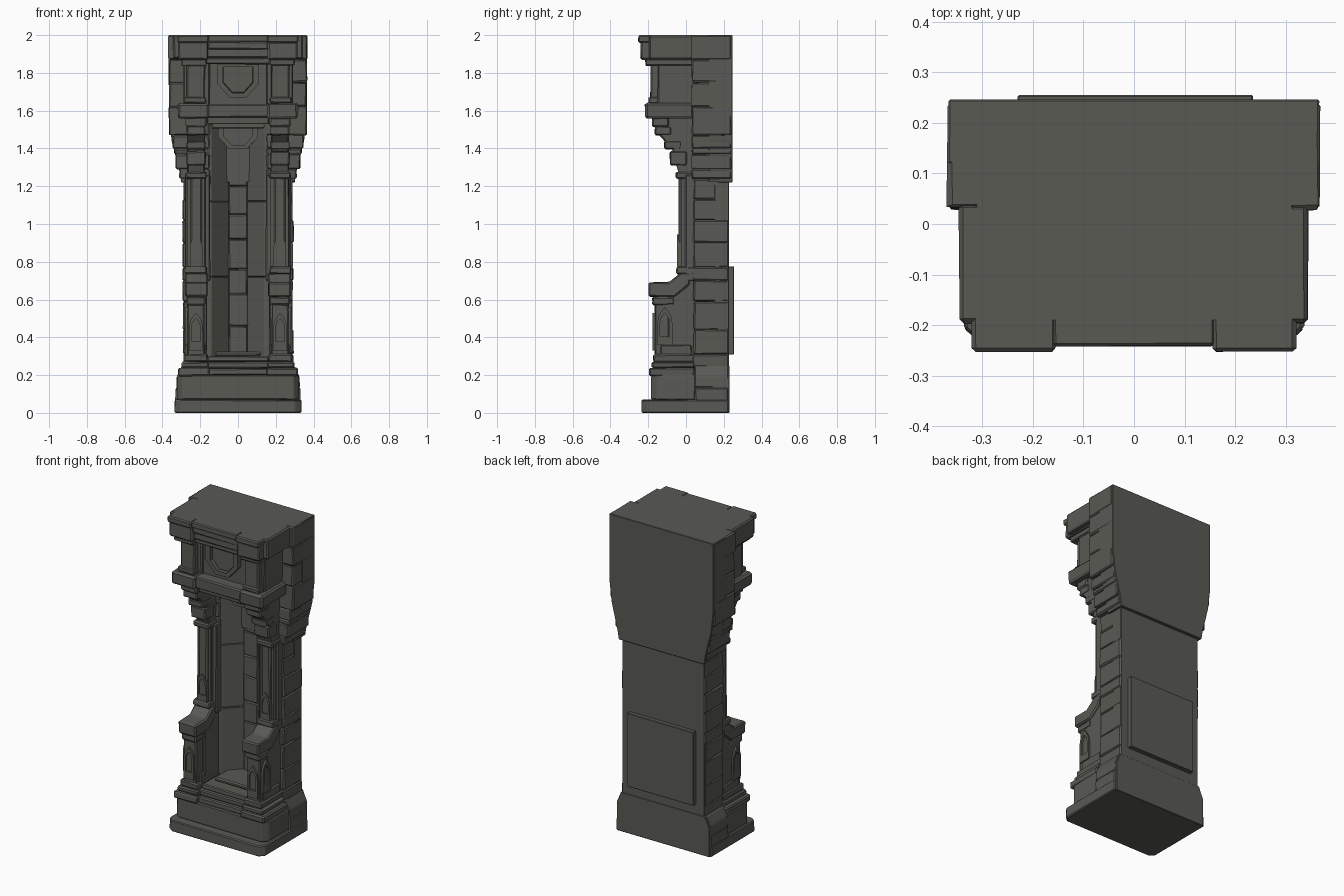
import bpy, bmesh, random
from math import sin, cos, pi

random.seed(4)
stone = bpy.data.materials.new("dark grey stone")
stone.diffuse_color = (0.10, 0.10, 0.088, 1)


def place(axis, u, v, w):
    """2D point (u, v) at depth w along an axis."""
    return {'x': (w, u, v), 'y': (u, w, v), 'z': (u, v, w)}[axis]


def finish(name, bm, bevel, jit, s):
    bmesh.ops.recalc_face_normals(bm, faces=bm.faces)
    if bevel:
        bmesh.ops.bevel(bm, geom=bm.edges[:], offset=bevel, segments=1,
                        affect='EDGES', profile=0.5, clamp_overlap=True)
    for v in bm.verts:
        if v.co.y < 0.2:                       # chipped stone, flat back
            v.co.x += random.uniform(-jit, jit)
            v.co.y += random.uniform(-jit, jit)
            if 0.02 < v.co.z < 1.98:
                v.co.z += random.uniform(-jit, jit)
        v.co.x *= s
    bmesh.ops.recalc_face_normals(bm, faces=bm.faces)
    me = bpy.data.meshes.new(name)
    bm.to_mesh(me)
    bm.free()
    me.materials.append(stone)
    bpy.context.collection.objects.link(bpy.data.objects.new(name, me))


def prism(name, pts, axis, a, b, bevel=0.006, jit=0.002, s=1):
    bm = bmesh.new()
    lo = [bm.verts.new(place(axis, u, v, a)) for u, v in pts]
    hi = [bm.verts.new(place(axis, u, v, b)) for u, v in pts]
    bm.faces.new(lo)
    bm.faces.new(hi)
    for i in range(len(pts)):
        j = (i + 1) % len(pts)
        bm.faces.new((lo[i], lo[j], hi[j], hi[i]))
    finish(name, bm, bevel, jit, s)


def box(name, x0, x1, y0, y1, z0, z1, bevel=0.006, jit=0.002, s=1):
    prism(name, [(x0, y0), (x1, y0), (x1, y1), (x0, y1)], 'z', z0, z1, bevel, jit, s)


def frame(name, pts, axis, a, b, k, s=1):
    """Raised rim: an outline and its copy scaled by k, extruded a..b."""
    cu = sum(p[0] for p in pts) / len(pts)
    cv = sum(p[1] for p in pts) / len(pts)
    inner = [(cu + (u - cu) * k, cv + (v - cv) * k) for u, v in pts]
    bm = bmesh.new()
    rings = [[bm.verts.new(place(axis, u, v, w)) for u, v in p]
             for p, w in ((pts, a), (pts, b), (inner, b), (inner, a))]
    for r in range(4):
        p, q = rings[r], rings[(r + 1) % 4]
        for i in range(len(pts)):
            j = (i + 1) % len(pts)
            bm.faces.new((p[i], p[j], q[j], q[i]))
    finish(name, bm, 0, 0, s)


def arch(c, w, z0, z1):
    """Pointed arch outline of half-width w."""
    zs = z1 - 2.2 * w
    right = [(c + w, z0), (c + w, zs), (c + w * 0.88, zs + 0.9 * w), (c + w * 0.5, zs + 1.6 * w)]
    return right + [(c, z1)] + [(2 * c - u, v) for u, v in reversed(right)]


def slab(name, x, y0, y1, z0, z1, c=0.03, bevel=0.006):
    """Full-width slab with clipped front corners."""
    prism(name, [(-x, y1), (-x, y0 + c), (-x + c, y0), (x - c, y0), (x, y0 + c), (x, y1)],
          'z', z0, z1, bevel)


# Base plinth and mouldings
slab("plinth", 0.335, -0.235, 0.225, 0, 0.07)
slab("base_block", 0.322, -0.185, 0.05, 0.07, 0.2)
slab("base_moulding_low", 0.275, -0.175, 0.05, 0.2, 0.235, 0.01)
slab("base_moulding_top", 0.27, -0.155, 0.05, 0.235, 0.27, 0.01)
box("seat_step", -0.16, 0.16, -0.135, 0.1, 0.27, 0.3)
box("niche_seat", -0.12, 0.12, -0.06, 0.14, 0.3, 0.325)
prism("base_back", [(-0.325, 0), (0.325, 0), (0.325, 0.18), (0.295, 0.25),
                    (-0.295, 0.25), (-0.325, 0.18)], 'y', 0.06, 0.23, 0.003)

# Back slabs
box("shaft_back", -0.288, 0.288, 0.15, 0.228, 0.2, 1.24, 0.003)
box("back_plate", -0.23, 0.235, 0.2, 0.255, 0.31, 0.775, 0.003)
half = [(0.3, 1.22), (0.31, 1.28), (0.35, 1.44), (0.366, 1.58), (0.366, 2.0)]
prism("head_back", half + [(-x, z) for x, z in reversed(half)], 'y', 0.12, 0.246, 0.003)

# Niche back wall in courses
zs = [0.3, 0.46, 0.63, 0.76, 0.92, 1.05, 1.2, 1.36, 1.54]
for z0, z1 in zip(zs, zs[1:]):
    box("niche_centre_stone", -0.05, 0.05, 0.125, 0.18, z0, z1)

for s in (1, -1):
    # Angled niche walls
    cuts = [0.27, 0.72, 1.12, 1.56]
    for z0, z1 in zip(cuts, cuts[1:]):
        prism("niche_side_wall", [(0.05, 0.13), (0.14, 0.04), (0.2, 0.04), (0.2, 0.2), (0.05, 0.2)],
              'z', z0, z1, 0.004, 0.001, s)
    # Shaft side courses
    cuts = [0.24, 0.31, 0.44, 0.59, 0.70, 0.77, 0.90, 1.02, 1.13, 1.24]
    for z0, z1 in zip(cuts, cuts[1:]):
        x = 0.291 + random.uniform(-0.004, 0.004)
        box("shaft_stone", 0.16, x, 0.04, 0.226, z0, z1, 0.007, 0.003, s)
    # Base side courses
    box("base_side_stone", 0.2, 0.33, 0.045, 0.225, 0.06, 0.135, 0.008, 0.003, s)
    prism("base_side_slope", [(0.2, 0.135), (0.327, 0.135), (0.325, 0.19), (0.297, 0.25), (0.2, 0.25)],
          'y', 0.045, 0.225, 0.006, 0.002, s)
    # Flaring head courses
    for z0, z1, x in ((1.24, 1.29, 0.31), (1.29, 1.37, 0.33), (1.37, 1.4, 0.338), (1.4, 1.47, 0.347),
                      (1.47, 1.62, 0.366), (1.62, 1.75, 0.364), (1.75, 1.87, 0.366), (1.87, 2.0, 0.368)):
        box("head_side_stone", 0.15, x, 0.03, 0.24, z0, z1, 0.007, 0.003, s)

    # Corner pedestals under the arms
    box("pedestal_low", 0.15, 0.318, -0.195, 0.045, 0.195, 0.238, 0.007, 0.002, s)
    box("pedestal_mid", 0.155, 0.298, -0.182, 0.045, 0.238, 0.27, 0.007, 0.002, s)
    box("pedestal_top", 0.16, 0.287, -0.172, 0.045, 0.27, 0.31, 0.007, 0.002, s)

    # Arm wall, post and rest
    prism("arm_wall", [(0.06, 0.3), (-0.1, 0.3), (-0.1, 0.68), (-0.03, 0.74), (0.06, 0.74)],
          'x', 0.165, 0.27, 0.006, 0.002, s)
    box("arm_foot", 0.165, 0.278, -0.135, 0.03, 0.3, 0.36, 0.006, 0.002, s)
    box("arm_post", 0.178, 0.268, -0.165, -0.06, 0.3, 0.58, 0.006, 0.002, s)
    box("arm_post_cap", 0.172, 0.274, -0.178, -0.06, 0.57, 0.615, 0.008, 0.002, s)
    prism("arm_rest", [(-0.198, 0.615), (-0.198, 0.69), (-0.09, 0.692), (-0.025, 0.742),
                       (0.02, 0.742), (0.02, 0.68), (-0.06, 0.615)],
          'x', 0.16, 0.28, 0.007, 0.002, s)
    frame("arm_front_arch", arch(0.223, 0.036, 0.33, 0.53), 'y', -0.177, -0.155, 0.62, s)
    frame("arm_side_arch", arch(-0.112, 0.04, 0.36, 0.56), 'x', 0.255, 0.28, 0.62, s)

    # Tall column
    box("column_base", 0.165, 0.282, -0.052, 0.05, 0.735, 0.775, 0.007, 0.002, s)
    box("column_back", 0.148, 0.28, -0.005, 0.06, 0.7, 1.26, 0.005, 0.002, s)
    box("column_wing", 0.172, 0.27, -0.025, 0.05, 0.77, 1.25, 0.004, 0.001, s)
    box("column", 0.19, 0.252, -0.04, 0.05, 0.77, 1.25, 0.008, 0.001, s)
    frame("column_arch", arch(0.221, 0.034, 0.775, 0.945), 'y', -0.047, -0.02, 0.62, s)

    # Bracket carrying the canopy
    prism("bracket", [(0.06, 1.24), (-0.03, 1.25), (-0.05, 1.31), (-0.07, 1.39), (-0.15, 1.48),
                      (-0.15, 1.57), (0.06, 1.57)], 'x', 0.175, 0.268, 0.006, 0.002, s)
    for y, z0, z1, w in ((-0.055, 1.24, 1.275, 0.056), (-0.085, 1.31, 1.385, 0.052),
                         (-0.115, 1.395, 1.44, 0.05), (-0.165, 1.47, 1.52, 0.05), (-0.18, 1.515, 1.565, 0.056)):
        box("bracket_band", 0.222 - w, 0.222 + w, y, y + 0.09, z0, z1, 0.007, 0.002, s)

    # Upper storey pillars and cornice blocks
    box("ledge_block", 0.155, 0.318, -0.216, 0.04, 1.56, 1.64, 0.01, 0.003, s)
    box("upper_pillar", 0.175, 0.272, -0.188, -0.08, 1.66, 1.85, 0.007, 0.002, s)
    box("upper_pillar_foot", 0.168, 0.285, -0.198, -0.07, 1.64, 1.672, 0.006, 0.002, s)
    box("upper_side_wall", 0.15, 0.29, -0.15, 0.05, 1.63, 1.86, 0.006, 0.002, s)
    box("cornice_neck", 0.165, 0.3, -0.215, 0.04, 1.838, 1.875, 0.006, 0.002, s)
    box("cornice_block", 0.158, 0.317, -0.24, 0.04, 1.87, 1.965, 0.008, 0.003, s)
    box("cornice_cap", 0.155, 0.32, -0.252, 0.04, 1.96, 2.0, 0.007, 0.001, s)
    box("cornice_side", 0.2, 0.345, -0.196, 0.04, 1.875, 2.0, 0.009, 0.002, s)

# Canopy across the niche
box("ledge_centre", -0.165, 0.165, -0.2, 0.1, 1.565, 1.635)
box("niche_lintel", -0.165, 0.165, -0.165, 0.16, 1.53, 1.57)
box("niche_lintel_low", -0.14, 0.14, -0.02, 0.16, 1.505, 1.535)
drop = [(-0.105, 1.53), (-0.105, 1.46), (-0.05, 1.40), (0.05, 1.40), (0.105, 1.46), (0.105, 1.53)]
prism("niche_drop_stone", drop, 'y', 0.05, 0.16)
frame("niche_drop_rim", drop, 'y', 0.03, 0.06, 0.7)

# Upper panel with shield
box("upper_panel", -0.18, 0.18, -0.13, 0.15, 1.62, 1.95)
shield = [(-0.112, 1.86), (-0.112, 1.745), (-0.045, 1.67), (0.045, 1.67), (0.112, 1.745), (0.112, 1.86)]
frame("shield_rim", shield, 'y', -0.163, -0.12, 0.72)
prism("shield_field", [(u * 0.72, 1.765 + (v - 1.765) * 0.72) for u, v in shield],
      'y', -0.142, -0.12, 0.003, 0)

# Central cornice and roof
box("cornice_strip_low", -0.17, 0.17, -0.19, 0.1, 1.845, 1.88)
box("cornice_strip_mid", -0.17, 0.17, -0.212, 0.1, 1.88, 1.925)
box("cornice_strip_top", -0.16, 0.16, -0.228, 0.1, 1.925, 1.965)
box("cornice_centre_cap", -0.16, 0.16, -0.242, 0.1, 1.965, 2.0)
box("roof_fill", -0.31, 0.31, -0.19, 0.2, 1.93, 2.0, 0, 0)
